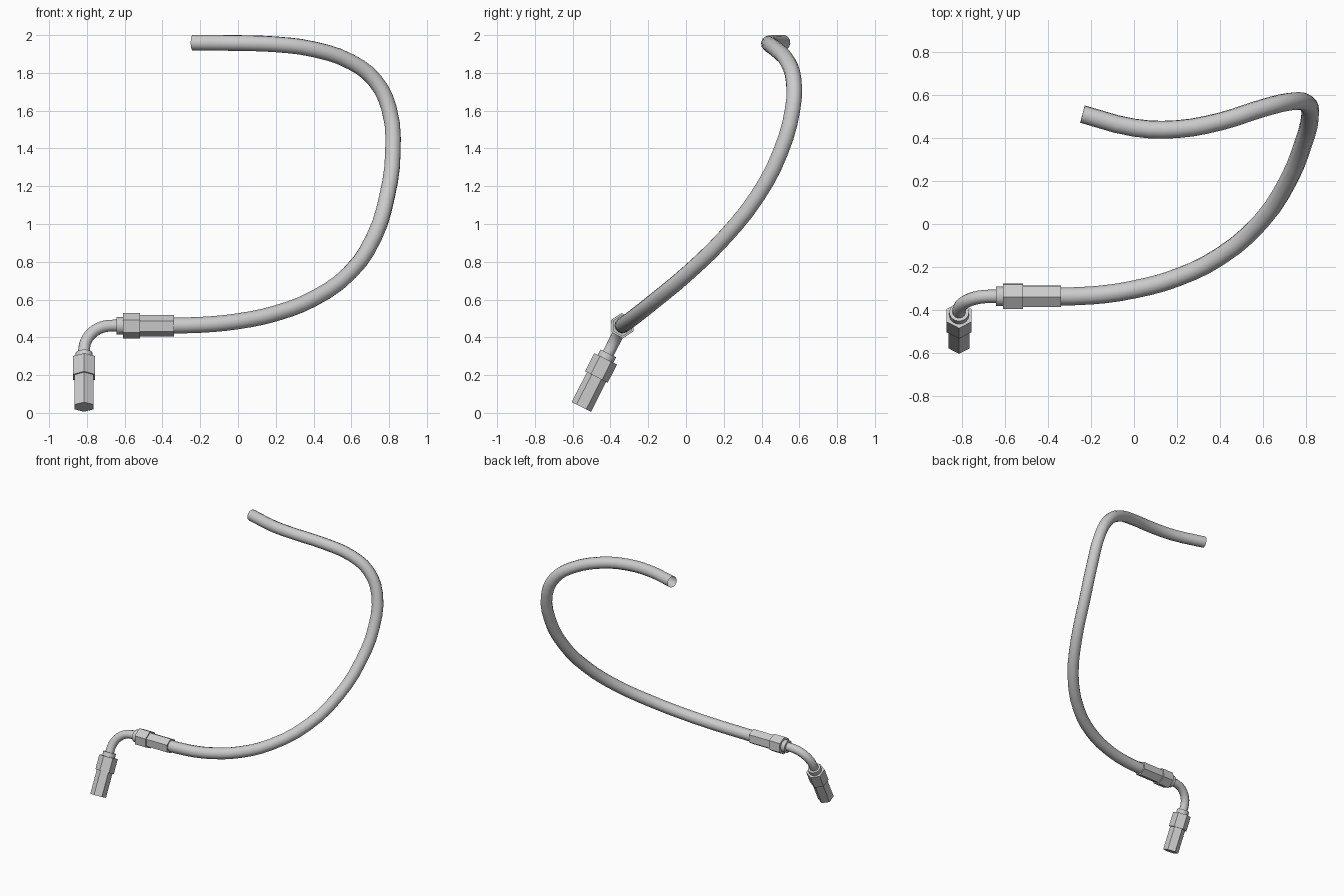
import bpy, math
from mathutils import Vector, Matrix

if "Cube" in bpy.data.objects:
    bpy.data.objects.remove(bpy.data.objects["Cube"])

# Shared frame: hose axis along X, elbow drops along DOWN, SIDE is normal to the elbow plane
ORIGIN = Vector((-0.815, -0.337, 0.462))
X = Vector((1, 0, 0))
DOWN = Vector((0, -0.45, -0.893)).normalized()
SIDE = X.cross(DOWN).normalized()


def tube(name, points, radius, resolution, sides_res, caps=False):
    """Smooth round tube swept through points, converted to a mesh."""
    cu = bpy.data.curves.new(name, 'CURVE')
    cu.dimensions = '3D'
    cu.resolution_u = resolution
    cu.bevel_depth = radius
    cu.bevel_resolution = sides_res
    cu.use_fill_caps = caps
    sp = cu.splines.new('BEZIER')
    sp.bezier_points.add(len(points) - 1)
    for bp, p in zip(sp.bezier_points, points):
        bp.co = p
        bp.handle_left_type = bp.handle_right_type = 'AUTO'
    ob = bpy.data.objects.new(name, cu)
    bpy.context.collection.objects.link(ob)
    bpy.ops.object.select_all(action='DESELECT')
    ob.select_set(True)
    bpy.context.view_layer.objects.active = ob
    bpy.ops.object.convert(target='MESH')
    bpy.ops.object.shade_smooth_by_angle(angle=math.radians(50))


def prism(name, axis, start, end, radius, sides=6):
    """Prism along axis from ORIGIN, one corner pointing along SIDE."""
    bpy.ops.mesh.primitive_cylinder_add(vertices=sides, radius=radius, depth=end - start)
    ob = bpy.context.object
    ob.name = name
    rot = Matrix((axis.cross(SIDE).cross(axis), 0 * X, axis)).transposed()
    side = SIDE
    # the primitive's first corner lies on its local Y axis
    rot = Matrix((side.cross(axis), side, axis)).transposed()
    ob.matrix_world = Matrix.Translation(ORIGIN + axis * (start + end) / 2) @ rot.to_4x4()
    if sides > 6:
        bpy.ops.object.shade_smooth_by_angle(angle=math.radians(40))


# Long flexible hose, open at the far end
tube("hose", [
    (-0.45, -0.337, 0.462), (-0.2, -0.333, 0.466), (0.0, -0.305, 0.485),
    (0.2, -0.25, 0.527), (0.4, -0.152, 0.605), (0.59, 0.01, 0.74),
    (0.72, 0.205, 0.93), (0.79, 0.38, 1.15), (0.82, 0.50, 1.38),
    (0.80, 0.565, 1.61), (0.725, 0.57, 1.76), (0.6, 0.54, 1.857),
    (0.4, 0.477, 1.925), (0.2, 0.442, 1.951), (0.0, 0.449, 1.958),
    (-0.24, 0.512, 1.96)], 0.042, 3, 4)

# Thin rigid elbow pipe
R = 0.145
arc = [ORIGIN + X * 0.21]
for i in range(7):
    a = math.radians(15 * i)
    arc.append(ORIGIN + X * R * (1 - math.sin(a)) + DOWN * R * (1 - math.cos(a)))
arc.append(ORIGIN + DOWN * 0.21)
tube("elbow_pipe", arc, 0.031, 2, 4, True)

# Hex fittings at both ends of the elbow: collar, wide nut, slim sleeve
for label, axis, c, n0, n1, end in (("hose", X, 0.172, 0.205, 0.297, 0.475),
                                    ("inlet", DOWN, 0.165, 0.197, 0.305, 0.482)):
    prism(label + "_collar", axis, c, n0 + 0.01, 0.046, 16)
    prism(label + "_nut", axis, n0, n1, 0.067)
    prism(label + "_sleeve", axis, n1 - 0.01, end, 0.057)
